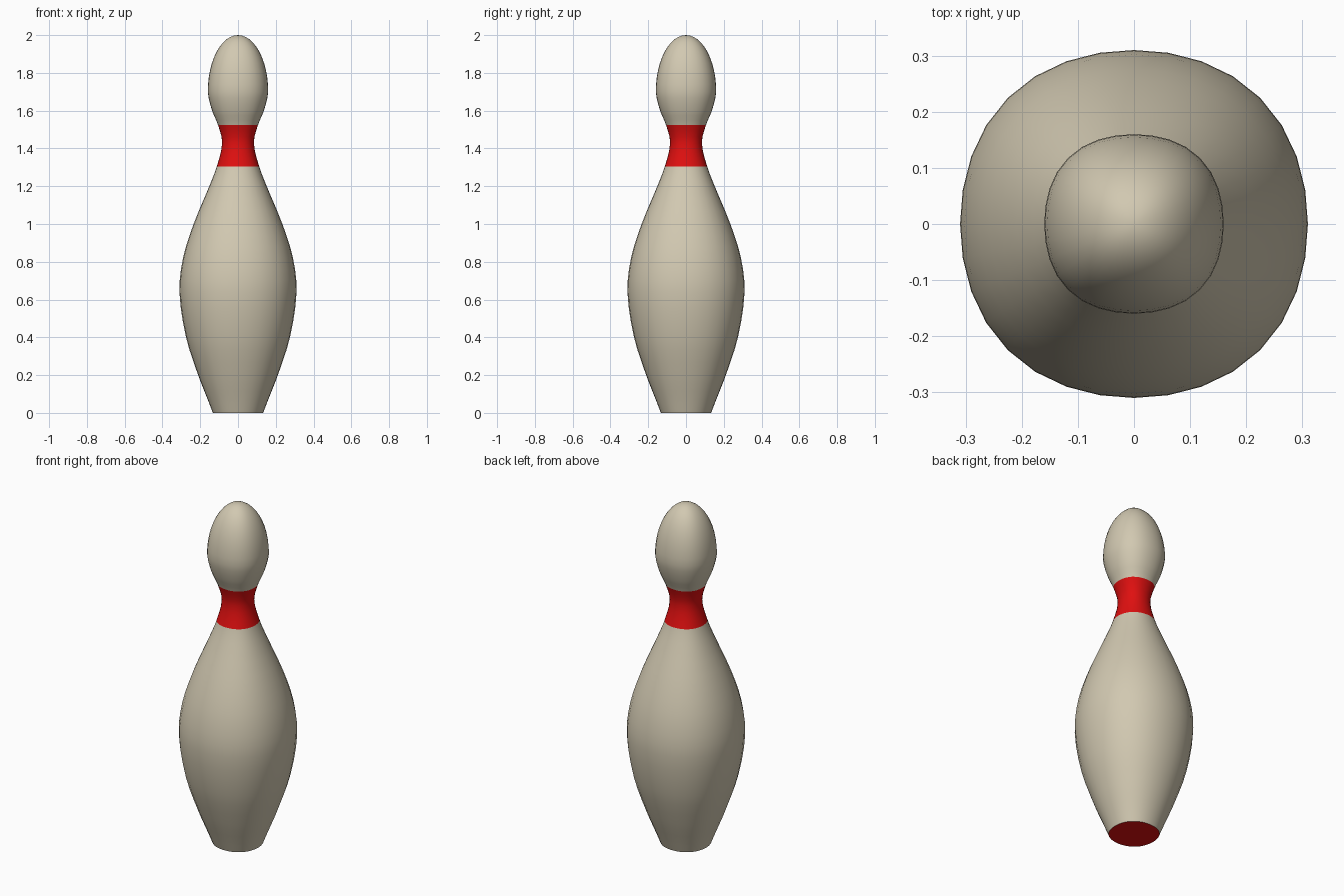
import bpy, bmesh, math

if "Cube" in bpy.data.objects:
    bpy.data.objects.remove(bpy.data.objects["Cube"])

SEG = 32

def material(name, rgb):
    m = bpy.data.materials.new(name)
    m.diffuse_color = (*rgb, 1)
    m.use_nodes = True
    m.node_tree.nodes["Principled BSDF"].inputs["Base Color"].default_value = m.diffuse_color
    return m

cream = material("cream", (0.64, 0.58, 0.44))
red = material("red", (0.74, 0.005, 0.005))

# Side profile up to the widest part of the head: (height, radius)
keys = [(0, .133), (.07, .16), (.2, .211), (.4, .275), (.64, .31), (.82, .291),
        (1.0, .235), (1.2, .152), (1.305, .112), (1.43, .084), (1.525, .106),
        (1.6, .137), (1.7, .16)]

def catmull(a, b, c, d, t):
    # cubic through b and c, with slopes for uneven spacing
    h = c[0] - b[0]
    mb = (c[1] - a[1]) / (c[0] - a[0])
    mc = (d[1] - b[1]) / (d[0] - b[0])
    r = ((2*t**3 - 3*t**2 + 1) * b[1] + (t**3 - 2*t**2 + t) * h * mb
         + (3*t**2 - 2*t**3) * c[1] + (t**3 - t**2) * h * mc)
    return (b[0] + h * t, r)

pts = [(-.07, .106)] + keys + [(1.8, .151)]
profile = [catmull(*pts[i:i + 4], s / 3) for i in range(len(keys) - 1) for s in range(3)]
# Rounded head top: half an ellipse
profile += [(1.7 + .3 * math.sin(a), .16 * math.cos(a))
            for a in (math.pi / 2 * k / 12 for k in range(12))]

# Pin body: slightly squared rings joined into one skin
bm = bmesh.new()
rings = []
for z, r in profile:
    ring = []
    for k in range(SEG):
        a = 2 * math.pi * k / SEG
        q = r * (1 + (.026 if z < 1.4 else .04) * (1 - math.cos(4 * a)) / 2)
        ring.append(bm.verts.new((q * math.cos(a), q * math.sin(a), z)))
    rings.append(ring)
for lo, hi in zip(rings, rings[1:]):
    for k in range(SEG):
        n = (k + 1) % SEG
        bm.faces.new((lo[k], lo[n], hi[n], hi[k]))
tip = bm.verts.new((0, 0, 2))
for k in range(SEG):
    bm.faces.new((rings[-1][k], rings[-1][(k + 1) % SEG], tip))
base = bm.faces.new(rings[0][::-1])

# Red neck band and red underside
for f in bm.faces:
    f.smooth = True
    f.material_index = int(1.305 < f.calc_center_median().z < 1.525)
base.material_index = 1
base.smooth = False
for e in base.edges:
    e.smooth = False

mesh = bpy.data.meshes.new("pin")
bm.to_mesh(mesh)
bm.free()
mesh.materials.append(cream)
mesh.materials.append(red)
bpy.context.collection.objects.link(bpy.data.objects.new("pin", mesh))
